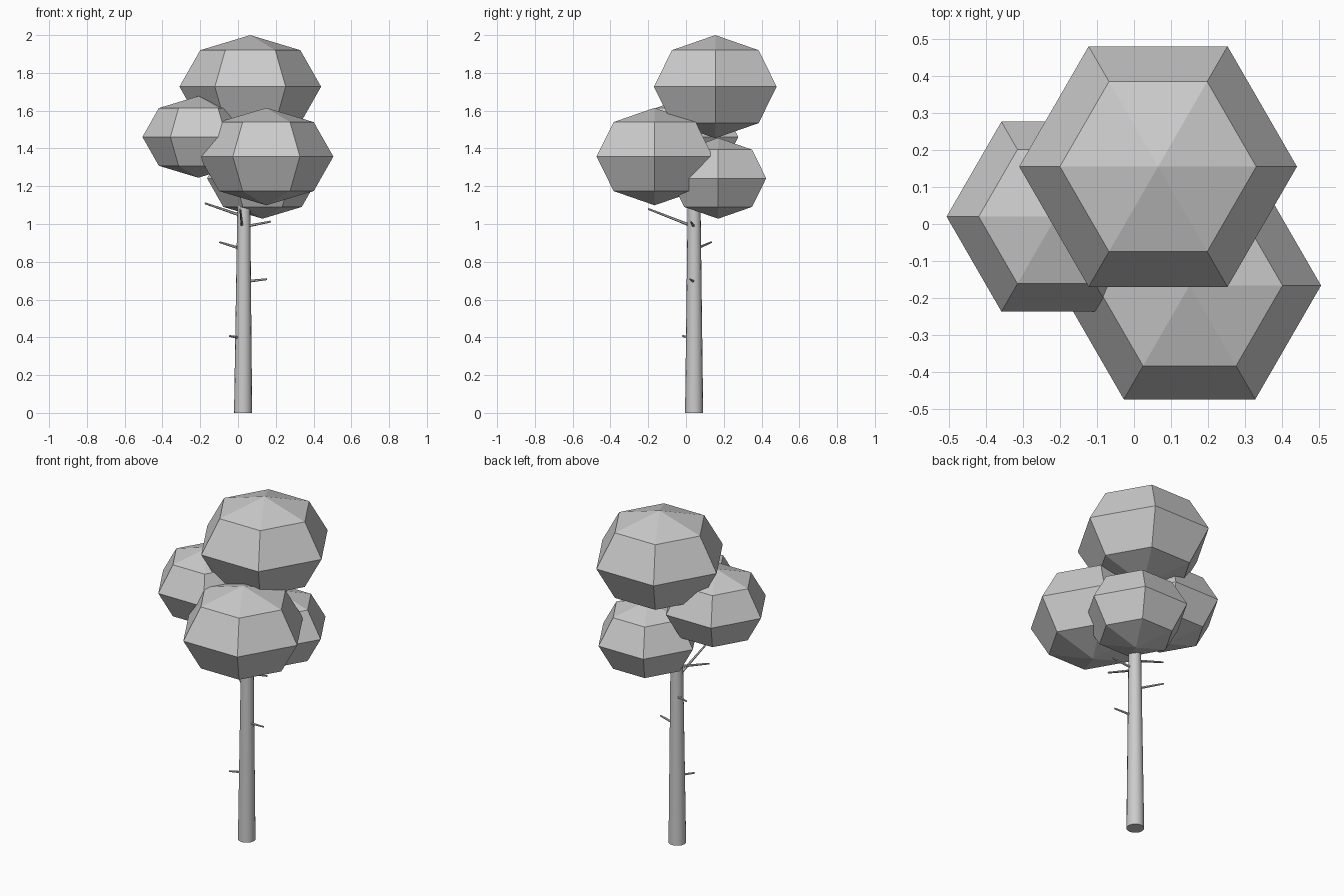
import bpy
from mathutils import Vector

if "Cube" in bpy.data.objects:
    bpy.data.objects.remove(bpy.data.objects["Cube"])


def rod(name, start, end, r1, r2, sides):
    """Tapered cylinder between two points."""
    a, b = Vector(start), Vector(end)
    d = b - a
    bpy.ops.mesh.primitive_cone_add(vertices=sides, radius1=r1, radius2=r2,
                                    depth=d.length, location=(a + b) / 2,
                                    rotation=d.to_track_quat('Z', 'Y').to_euler())
    ob = bpy.context.object
    ob.name = name
    return ob


def foliage(name, center, radius, half_height):
    """Faceted hexagonal ball with a corner on the x axis."""
    bpy.ops.mesh.primitive_uv_sphere_add(segments=6, ring_count=4, radius=1,
                                         location=center)
    ob = bpy.context.object
    ob.name = name
    # align a corner with +x whatever the primitive's start angle
    v = max(ob.data.vertices, key=lambda p: p.co.x)
    if abs(v.co.y) > 0.01 or v.co.x < 0.95:
        ob.rotation_euler.z = 0.5235988
    ob.scale = (radius, radius, half_height)


# Trunk, running up into the crown
trunk = rod("trunk", (0.027, 0.043, 0), (0.032, 0.043, 1.5), 0.048, 0.029, 16)
bpy.ops.object.shade_smooth_by_angle()

# Foliage clumps
foliage("foliage_top", (0.065, 0.155, 1.727), 0.375, 0.273)
foliage("foliage_front", (0.15, -0.166, 1.357), 0.355, 0.258)
foliage("foliage_left", (-0.21, 0.02, 1.461), 0.296, 0.216)
foliage("foliage_back", (0.13, 0.17, 1.242), 0.294, 0.214)

# Bare twigs: start on the trunk axis, end at the tip
twigs = [
    ((0.027, 0.04, 0.395), (-0.045, -0.018, 0.407)),
    ((0.03, 0.043, 0.694), (0.153, 0.02, 0.708)),
    ((0.03, 0.043, 0.865), (-0.097, 0.135, 0.904)),
    ((0.03, 0.043, 0.985), (0.173, 0.025, 1.013)),
    ((0.03, 0.043, 1.04), (-0.175, 0.035, 1.11)),
    ((0.022, 0.043, 0.985), (0.012, -0.2, 1.08)),
]
for i, (a, b) in enumerate(twigs):
    rod(f"twig_{i + 1}", a, b, 0.008, 0.005, 6)
